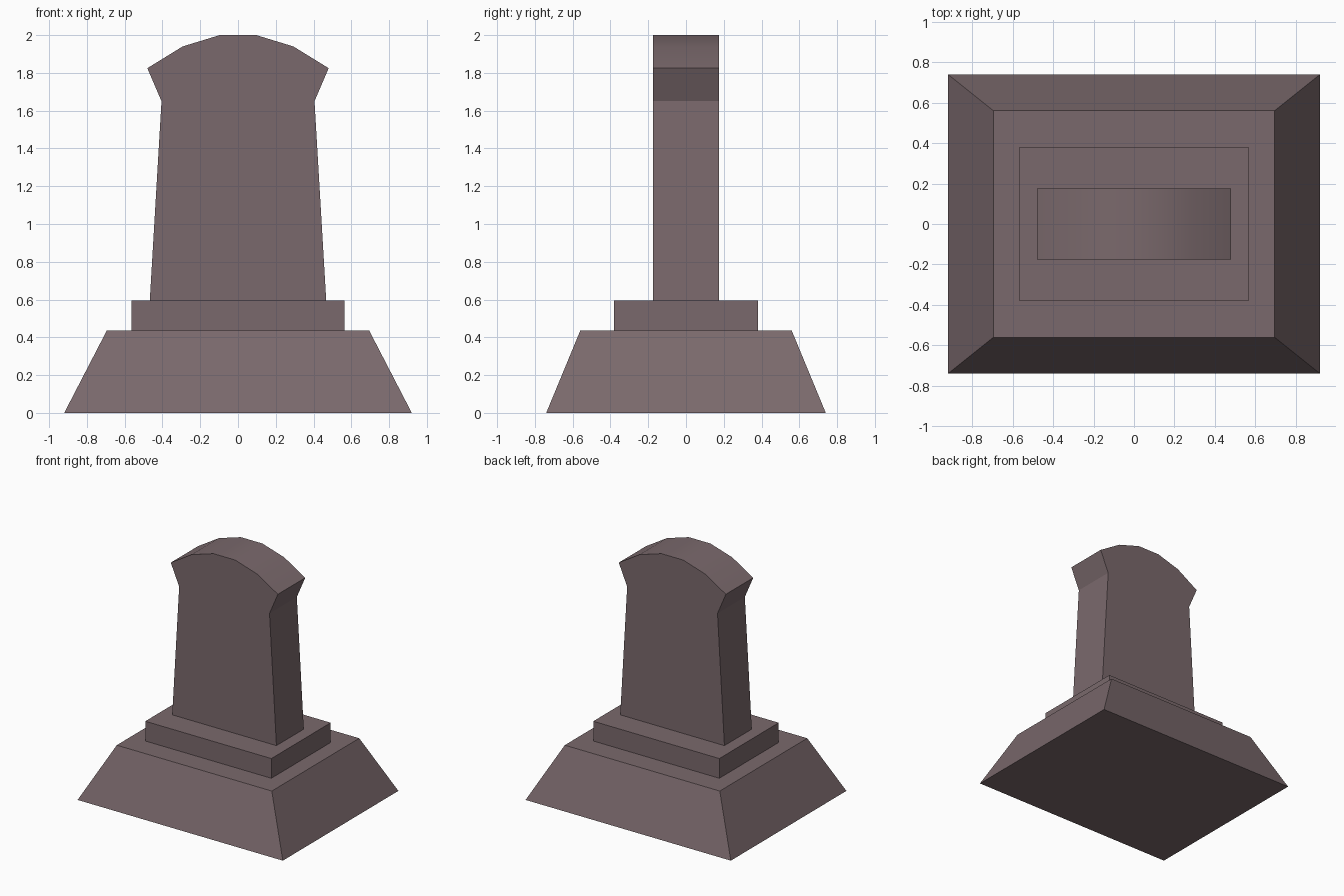
import bpy, bmesh, math

if "Cube" in bpy.data.objects:
    bpy.data.objects.remove(bpy.data.objects["Cube"])

stone = bpy.data.materials.new("grey_mauve_stone")
stone.diffuse_color = (0.195, 0.141, 0.150, 1)
stone.use_nodes = True
stone.node_tree.nodes["Principled BSDF"].inputs["Base Color"].default_value = stone.diffuse_color


def finish(name, bm):
    bmesh.ops.recalc_face_normals(bm, faces=bm.faces[:])
    mesh = bpy.data.meshes.new(name)
    bm.to_mesh(mesh)
    bm.free()
    mesh.materials.append(stone)
    ob = bpy.data.objects.new(name, mesh)
    bpy.context.collection.objects.link(ob)
    return ob


def block(name, bottom, top, z0, z1):
    """Rectangular block whose half sizes go from bottom to top (tapered if they differ)."""
    bm = bmesh.new()
    bmesh.ops.create_cube(bm, size=2)
    for v in bm.verts:
        hx, hy = top if v.co.z > 0 else bottom
        v.co = (v.co.x * hx, v.co.y * hy, z1 if v.co.z > 0 else z0)
    return finish(name, bm)


# Sloped plinth and flat step
block("plinth", (0.92, 0.74), (0.695, 0.56), 0, 0.435)
block("step", (0.565, 0.38), (0.565, 0.38), 0.435, 0.595)

# Upright slab: mirrored half profile with flared shoulders and arched top
half = [(0.467, 0.595), (0.405, 1.65), (0.48, 1.825), (0.293, 1.94), (0.097, 2.0)]
profile = half + [(-x, z) for x, z in reversed(half)]
depth = 0.175
bm = bmesh.new()
face = bm.faces.new([bm.verts.new((x, -depth, z)) for x, z in profile])
ext = bmesh.ops.extrude_face_region(bm, geom=[face], use_keep_orig=True)
moved = [g for g in ext["geom"] if isinstance(g, bmesh.types.BMVert)]
bmesh.ops.translate(bm, verts=moved, vec=(0, 2 * depth, 0))
slab = finish("headstone_slab", bm)

# Smooth only the arched top
bpy.ops.object.select_all(action='DESELECT')
slab.select_set(True)
bpy.context.view_layer.objects.active = slab
bpy.ops.object.shade_smooth_by_angle(angle=math.radians(22))
